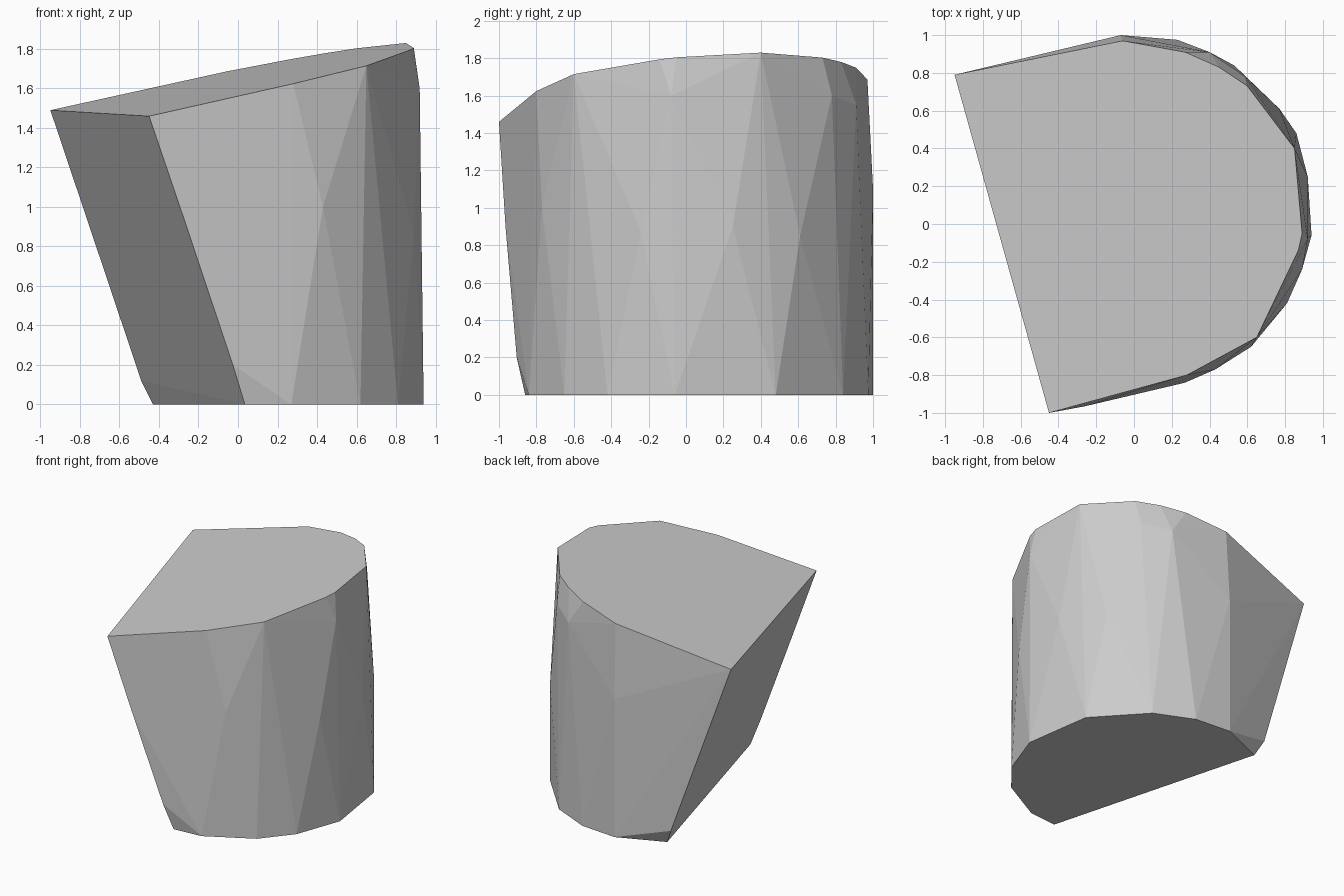
import bpy, bmesh

if "Cube" in bpy.data.objects:
    bpy.data.objects.remove(bpy.data.objects["Cube"])

# flat sloping top: z follows a tilted plane
top_outline = [(-.95, .79), (-.06, .97), (.27, .91), (.45, .83), (.6, .73), (.85, .40),
               (.89, -.05), (.87, -.14), (.65, -.6), (.28, -.8), (-.45, -1.0)]
points = [(x, y, 1.626 + .205 * x + .074 * y) for x, y in top_outline]

# flat base outline
base_outline = [(-.43, .85), (-.07, 1.0), (.23, .975), (.53, .84), (.86, .48), (.94, -.06),
                (.81, -.42), (.62, -.65), (.27, -.84), (.035, -.86)]
points += [(x, y, 0) for x, y in base_outline]

# facet corners along the curved wall and the slanted cut
points += [(-.49, .89, .12), (-.26, -.965, .9), (-.026, -.905, .2),
           (.43, -.77, 1.0), (.89, -.24, .87), (.92, .25, .9), (.92, -.08, 1.6),
           (.77, .61, .85), (.59, .78, 1.6), (.4, .91, 1.55), (-.07, 1.0, 1.1)]

# solid chunk: convex hull with coplanar faces merged
bm = bmesh.new()
for p in points:
    bm.verts.new(p)
hull = bmesh.ops.convex_hull(bm, input=bm.verts[:])
loose = [v for v in bm.verts if not v.link_faces]
bmesh.ops.delete(bm, geom=loose, context='VERTS')
bmesh.ops.dissolve_limit(bm, angle_limit=.02, verts=bm.verts[:], edges=bm.edges[:])
bmesh.ops.recalc_face_normals(bm, faces=bm.faces[:])

mesh = bpy.data.meshes.new("cut_block")
bm.to_mesh(mesh)
bm.free()
block = bpy.data.objects.new("cut_block", mesh)
bpy.context.collection.objects.link(block)

grey = bpy.data.materials.new("light grey")
grey.diffuse_color = (.6, .6, .6, 1)
grey.use_nodes = True
grey.node_tree.nodes["Principled BSDF"].inputs["Base Color"].default_value = grey.diffuse_color
mesh.materials.append(grey)
